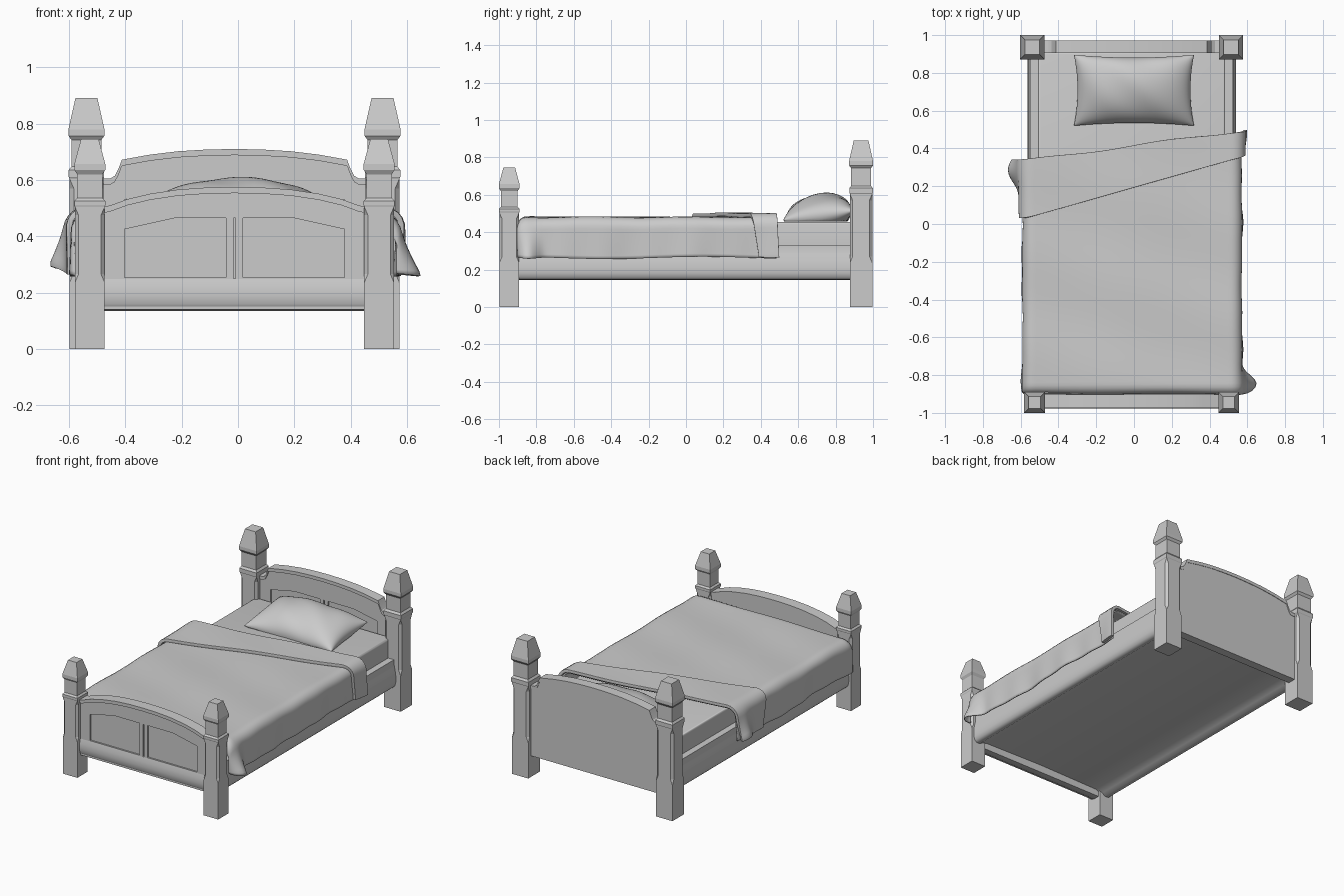
import bpy, bmesh
from math import sin, cos, pi, exp

if "Cube" in bpy.data.objects:
    bpy.data.objects.remove(bpy.data.objects["Cube"])

CX = -0.0125                     # bed frame centre in x (the blanket hangs unevenly)


def finish(bm, name, smooth=None):
    bmesh.ops.recalc_face_normals(bm, faces=bm.faces)
    me = bpy.data.meshes.new(name)
    bm.to_mesh(me)
    bm.free()
    ob = bpy.data.objects.new(name, me)
    bpy.context.collection.objects.link(ob)
    bpy.ops.object.select_all(action='DESELECT')
    bpy.context.view_layer.objects.active = ob
    ob.select_set(True)
    if smooth:
        bpy.ops.object.shade_smooth_by_angle(angle=smooth)
    return ob


def loft(name, rings, smooth=None):
    """Skin a stack of matching closed rings and cap both ends."""
    bm = bmesh.new()
    rows = [[bm.verts.new(p) for p in r] for r in rings]
    n = len(rows[0])
    for a, b in zip(rows, rows[1:]):
        for i in range(n):
            bm.faces.new((a[i], a[(i + 1) % n], b[(i + 1) % n], b[i]))
    bm.faces.new(rows[0])
    bm.faces.new(rows[-1])
    bmesh.ops.remove_doubles(bm, verts=bm.verts, dist=1e-5)
    return finish(bm, name, smooth)


def along_y(name, pts, y0, y1, smooth=None):
    return loft(name, [[(x + CX, y, z) for x, z in pts] for y in (y0, y1)], smooth)


def along_x(name, pts, x0, x1, smooth=None):
    return loft(name, [[(x + CX, y, z) for y, z in pts] for x in (x0, x1)], smooth)


def post(name, x, y, sections):
    """Square post from (half width, height, corner chamfer) sections."""
    rings = []
    for h, z, c in sections:
        k = h - c
        rings.append([(x + a, y + b, z) for a, b in
                      ((-k, -h), (k, -h), (h, -k), (h, k), (k, h), (-k, h), (-h, k), (-h, -k))])
    return loft(name, rings)


def cut(ob, cutter):
    m = ob.modifiers.new('recess', 'BOOLEAN')
    m.operation, m.solver, m.object = 'DIFFERENCE', 'EXACT', cutter
    bpy.context.view_layer.objects.active = ob
    bpy.ops.object.modifier_apply(modifier=m.name)
    bpy.data.objects.remove(cutter, do_unlink=True)


def both(half):
    """Mirror a centre-to-edge outline into a full left-to-right one."""
    return [(-x, z) for x, z in reversed(half)] + [p for p in half if p[0] > 0]


# Posts: plain foot, stopped chamfers, collar, neck and tapered cap
FRONT = [(.053, 0, 0), (.053, .235, 0), (.053, .265, .013), (.053, .475, .013), (.053, .505, 0),
         (.055, .51, 0), (.055, .525, 0), (.045, .535, 0), (.045, .62, 0), (.055, .636, 0),
         (.055, .657, 0), (.031, .746, 0)]
BACK = [(.06, 0, 0), (.06, .235, 0), (.06, .27, .015), (.06, .57, .015), (.06, .605, 0),
        (.063, .61, 0), (.063, .635, 0), (.053, .648, 0), (.053, .742, 0), (.064, .757, 0),
        (.064, .78, 0), (.039, .891, 0)]
for s, side in ((-1, 'left'), (1, 'right')):
    post(f'front_{side}_post', CX + s * .514, -.945, FRONT)
    post(f'back_{side}_post', CX + s * .526, .936, BACK)

# Bed frame: rolled side rails with a slightly recessed underside
RAIL = [(0, .33), (.495, .33), (.537, .33), (.537, .31), (.54, .285), (.548, .25), (.552, .21),
        (.55, .18), (.543, .158), (.53, .146), (.505, .145), (.48, .16), (.44, .178), (0, .185)]
along_y('bed_frame', RAIL + [(-x, z) for x, z in reversed(RAIL) if x > 0], -.91, .915, .75)


# Footboard and headboard: panelled board and arched cap
def board(name, arch, y0, y1, face, panel_out, panel_in, cap):
    w = arch[-1][0]
    ob = along_y(name, both([(x, z - .005) for x, z in arch]) + [(w, .14), (-w, .14)], face, y1)
    for s in (-1, 1):
        pts = [(s * .03, .253), (s * .39, .253), (s * .39, panel_out),
               (s * .215, panel_in), (s * .03, panel_in)]
        cut(ob, along_y('recess_cutter', pts, face - .02, face + .01))
    cut(ob, along_y('groove_cutter', [(-.004, .25), (.004, .25), (.004, panel_in), (-.004, panel_in)],
                    face - .02, face + .01))
    along_y(name + '_cap', both(arch) + list(reversed(both([(x, z - cap) for x, z in arch]))),
            y0, y1 + .003, .5)


FOOT = [(0, .575), (.1, .573), (.2, .566), (.3, .551), (.38, .532), (.44, .51), (.475, .503)]
board('footboard', FOOT, -.975, -.905, -.967, .425, .464, .022)
along_x('footboard_bottom_rail',
        [(-.905, .135), (-.95, .135), (-.963, .143), (-.972, .16), (-.976, .19), (-.974, .22),
         (-.967, .248), (-.905, .248)], -.475, .475, .7)
HEAD = [(0, .71), (.1, .708), (.2, .702), (.3, .69), (.4, .672), (.412, .64), (.425, .615),
        (.44, .606), (.48, .605)]
board('headboard', HEAD, .905, .969, .913, .53, .565, .022)

# Mattress
bm = bmesh.new()
bmesh.ops.create_cube(bm, size=1)
for v in bm.verts:
    v.co = (v.co.x * .99 + CX, v.co.y * 1.81 + .005, v.co.z * .125 + .3925)
bmesh.ops.bevel(bm, geom=[e for e in bm.edges if all(v.co.z > .4 for v in e.verts)],
                offset=.012, segments=3, affect='EDGES', profile=.5)
finish(bm, 'mattress', .6)


# Draped cloth: flat on top, rounded over the sides, hanging to a wavy hem
def bend(d, r=.05):
    """Distance past the start of a rounded edge -> (outward, downward)."""
    if d <= 0:
        return d, 0
    if d < r * pi / 2:
        return r * sin(d / r), r * (1 - cos(d / r))
    return r, r + d - r * pi / 2


def cloth(name, top, half, hang, y_start, y_end, thick, front_drop, tip):
    bm = bmesh.new()
    nu, nv, c, r = 90, 80, -.010, .05
    span = half - r + hang
    grid = []
    for i in range(nu + 1):
        a = (2 * i / nu - 1) * span
        s = 1 if a > 0 else -1
        out, down = bend(abs(a) - (half - r))
        x = half - r + out
        k = max(0, min(1, down / .2))                   # how far down the side
        q = max(-1, min(1, s * x / half))
        ya, yb = y_start(q, k), y_end(q)
        row = []
        for j in range(nv + 1):
            y = ya + (yb - ya) * j / nv
            yy, d2 = y, 0
            if front_drop:
                o, d2 = bend(-.852 - y, .04)
                yy = -.852 - o + .004 * sin(8 * a) * min(1, d2 * 20)
            px = x + k * (.006 * sin(11 * y + 2 * s) + .004 * sin(27 * y + s) - .002)
            z = top - down - d2 * (1 - k)
            z += (.003 * sin(7 * a + 5 * y) * sin(6 * y - 3 * a) + .002 * sin(13 * y + 4 * a)) * (1 - k)
            z += k * .006 * sin(6 * y + s)
            if tip and s == tip[0]:                     # flared corner
                f = exp(-((y - tip[1]) / tip[2]) ** 2) * k ** 1.5
                px += tip[3] * f
                z += tip[4] * f
            row.append(bm.verts.new((c + s * px, yy + .006 * sin(9 * a) * (j / nv) ** 8, max(z, .235))))
        grid.append(row)
    for i in range(nu):
        for j in range(nv):
            bm.faces.new((grid[i][j], grid[i + 1][j], grid[i + 1][j + 1], grid[i][j + 1]))
    ob = finish(bm, name, 1.2)
    if ob.data.polygons[len(ob.data.polygons) // 2].normal.z < 0:
        ob.data.flip_normals()
    m = ob.modifiers.new('thickness', 'SOLIDIFY')
    m.thickness, m.offset = thick, 1
    if thick > .015:
        b = ob.modifiers.new('soft_edge', 'BEVEL')
        b.width, b.segments, b.angle_limit = .008, 3, 1.2
    return ob


cloth('blanket', .472, .574, .238, lambda q, k: -.95, lambda q: .40 + .08 * q, .008, True,
      (1, -.845, .06, .085, -.01))
cloth('blanket_fold', .482, .582, .243, lambda q, k: .19 + .165 * q + .035 * k,
      lambda q: .415 + .08 * q, .02, False, (-1, .28, .08, .05, .02))

# Pillow: pinched corners, leaning up towards the headboard
bm = bmesh.new()
N = 32
for side in (1, -1):
    rows = []
    for i in range(N + 1):
        u = sin((i / N - .5) * pi)
        row = []
        for j in range(N + 1):
            v = sin((j / N - .5) * pi)
            x = .318 * u * (1 - .06 * (1 - v * v))
            y = .708 + .188 * v * (1 - .08 * (1 - u * u))
            t = .115 * (max(0, 1 - u * u) * max(0, 1 - v * v)) ** .48
            z = .49 + .025 * v + side * t + .004 * sin(7 * u + 4 * v) * (1 - u * u)
            row.append(bm.verts.new((x, y, max(z, .456))))
        rows.append(row)
    for i in range(N):
        for j in range(N):
            bm.faces.new((rows[i][j], rows[i + 1][j], rows[i + 1][j + 1], rows[i][j + 1]))
bmesh.ops.remove_doubles(bm, verts=bm.verts, dist=.0004)
finish(bm, 'pillow', 1.3)
